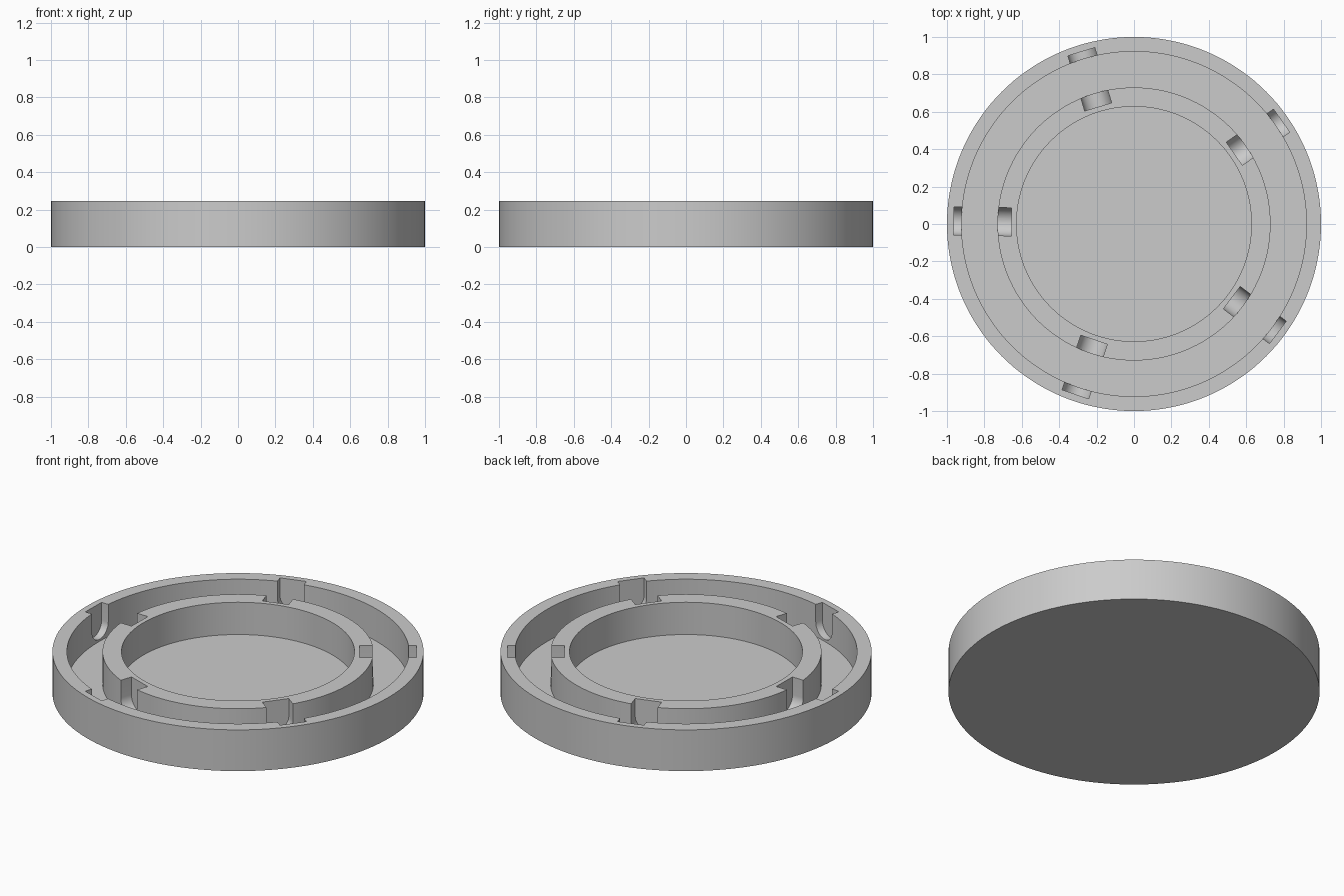
import bpy, bmesh, math
from mathutils import Matrix

if "Cube" in bpy.data.objects:
    bpy.data.objects.remove(bpy.data.objects["Cube"], do_unlink=True)

HEIGHT, FLOOR = 0.245, 0.053
SLOT_RADIUS, SLOT_CENTRE = 0.075, 0.14

grey = bpy.data.materials.new("plain grey")
grey.use_nodes = True
grey.diffuse_color = (0.6, 0.6, 0.6, 1)
grey.node_tree.nodes["Principled BSDF"].inputs["Base Color"].default_value = grey.diffuse_color


def make_object(name, bm):
    bmesh.ops.recalc_face_normals(bm, faces=bm.faces)
    mesh = bpy.data.meshes.new(name)
    bm.to_mesh(mesh)
    bm.free()
    obj = bpy.data.objects.new(name, mesh)
    bpy.context.collection.objects.link(obj)
    mesh.materials.append(grey)
    return obj


# Round tray with an outer wall and a concentric inner ring, turned from one profile
profile = [(0, 0), (1, 0), (1, HEIGHT), (0.922, HEIGHT), (0.922, FLOOR),
           (0.73, FLOOR), (0.73, HEIGHT), (0.628, HEIGHT), (0.628, FLOOR), (0, FLOOR)]
bm = bmesh.new()
verts = [bm.verts.new((r, 0, z)) for r, z in profile]
edges = [bm.edges.new(pair) for pair in zip(verts, verts[1:])]
bmesh.ops.spin(bm, geom=verts + edges, axis=(0, 0, 1), cent=(0, 0, 0),
               angle=math.tau, steps=144, use_duplicate=False)
bmesh.ops.remove_doubles(bm, verts=bm.verts, dist=0.0001)
bmesh.ops.dissolve_limit(bm, angle_limit=0.01, verts=[v for v in bm.verts if v.co.xy.length < 0.001],
                         edges=[e for e in bm.edges if min(v.co.xy.length for v in e.verts) < 0.001])
tray = make_object("round_tray", bm)

# Five round-bottomed slots, each notching the ring and the wall facing it
bm = bmesh.new()
outline = [(-SLOT_RADIUS, 0.4)]
for i in range(25):
    a = math.pi + math.pi * i / 24
    outline.append((SLOT_RADIUS * math.cos(a), SLOT_CENTRE + SLOT_RADIUS * math.sin(a)))
outline.append((SLOT_RADIUS, 0.4))
for k in range(5):
    face = bm.faces.new([bm.verts.new((0.655, t, z)) for t, z in outline])
    extruded = bmesh.ops.extrude_face_region(bm, geom=[face], use_keep_orig=True)["geom"]
    far = [g for g in extruded if isinstance(g, bmesh.types.BMVert)]
    bmesh.ops.translate(bm, verts=far, vec=(0.308, 0, 0))
    bmesh.ops.rotate(bm, verts=list(face.verts) + far,
                     matrix=Matrix.Rotation(math.radians(35 + 72 * k), 3, "Z"))
cutter = make_object("slot_cutter", bm)
cutter.hide_render = True

# Cut the slots, then drop the helper
bpy.ops.object.select_all(action="DESELECT")
bpy.context.view_layer.objects.active = tray
tray.select_set(True)
cut = tray.modifiers.new("slots", "BOOLEAN")
cut.operation = "DIFFERENCE"
cut.solver = "EXACT"
cut.object = cutter
bpy.ops.object.modifier_apply(modifier=cut.name)
bpy.data.objects.remove(cutter, do_unlink=True)
bpy.ops.object.shade_smooth_by_angle(angle=math.radians(30))
